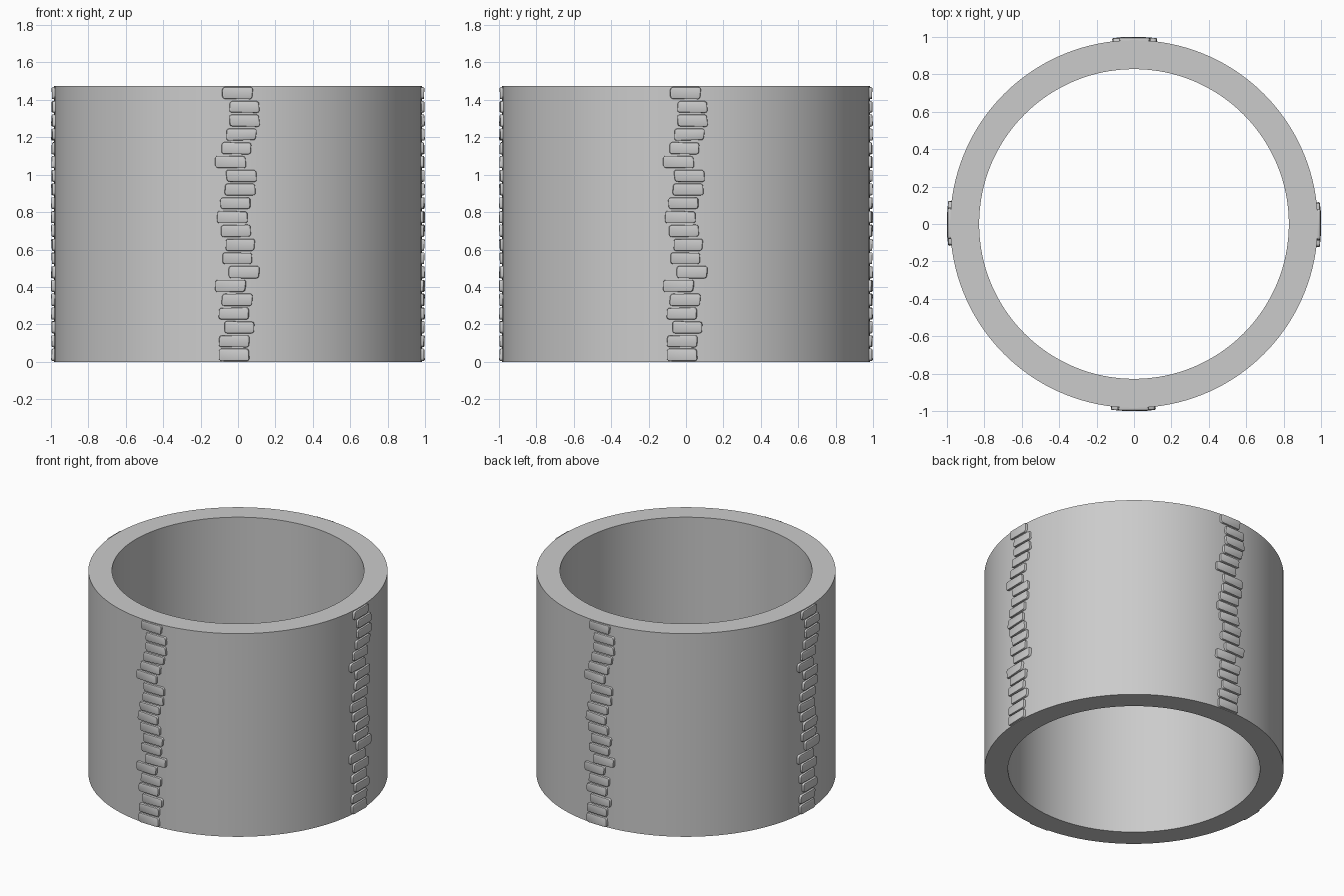
import bpy, bmesh, math, random
from mathutils import Matrix, Vector

if "Cube" in bpy.data.objects:
    bpy.data.objects.remove(bpy.data.objects["Cube"])

random.seed(4)
R_OUT, R_IN, H = 0.983, 0.828, 1.473
SEGS = 128


def make_object(name, bm):
    bmesh.ops.recalc_face_normals(bm, faces=bm.faces)
    mesh = bpy.data.meshes.new(name)
    bm.to_mesh(mesh)
    bm.free()
    obj = bpy.data.objects.new(name, mesh)
    bpy.context.collection.objects.link(obj)
    return obj


def smooth(obj, angle):
    bpy.ops.object.select_all(action='DESELECT')
    obj.select_set(True)
    bpy.context.view_layer.objects.active = obj
    bpy.ops.object.shade_smooth_by_angle(angle=math.radians(angle))


# Hollow tower wall: a rectangular section swept round the z axis
bm = bmesh.new()
rings = []
for r, z in ((R_OUT, 0), (R_OUT, H), (R_IN, H), (R_IN, 0)):
    rings.append([bm.verts.new((r * math.cos(2 * math.pi * i / SEGS),
                                r * math.sin(2 * math.pi * i / SEGS), z))
                  for i in range(SEGS)])
for k in range(4):
    a, b = rings[k], rings[(k + 1) % 4]
    for i in range(SEGS):
        j = (i + 1) % SEGS
        bm.faces.new((a[i], a[j], b[j], b[i]))
smooth(make_object("tower_wall", bm), 30)

# Sideways position of each stone, bottom row to top row
OFFSETS = (-.02, -.022, .008, -.022, -.005, -.04, .032, -.005, .01, -.014,
           -.03, -.012, .01, .018, -.04, -.01, .018, .034, .034, -.002)
PITCH = H / len(OFFSETS)


def add_stone(bm, x, z):
    """Worn block with rounded corners, lying tangent to the wall."""
    part = bmesh.new()
    w, d, h = 0.16, 0.05, 0.068
    bmesh.ops.create_cube(part, size=1)
    for v in part.verts:
        v.co = Vector((v.co.x * w, v.co.y * d, v.co.z * h))
        v.co.x += random.uniform(-.005, .005)
        v.co.z -= math.copysign(random.uniform(0, .005), v.co.z)
        if v.co.y < 0:
            v.co.y += random.uniform(0, .005)
    # round the outline corners, then soften the outer rim
    corners = [e for e in part.edges
               if abs(e.verts[0].co.y - e.verts[1].co.y) > d / 2]
    bmesh.ops.bevel(part, geom=corners, offset=.014, segments=3,
                    profile=.5, affect='EDGES')
    rim = [e for e in part.edges if all(v.co.y < 0 for v in e.verts)]
    bmesh.ops.bevel(part, geom=rim, offset=.006, segments=2,
                    profile=.5, affect='EDGES')
    place = (Matrix.Rotation(x / R_OUT, 4, 'Z')
             @ Matrix.Translation((0, -0.999 + d / 2, z)))
    bmesh.ops.transform(part, matrix=place, verts=part.verts)
    tmp = bpy.data.meshes.new("stone")
    part.to_mesh(tmp)
    part.free()
    bm.from_mesh(tmp)
    bpy.data.meshes.remove(tmp)


# One column of stones on the front
bm = bmesh.new()
for row, x in enumerate(OFFSETS):
    add_stone(bm, x, (row + .5) * PITCH)
front = make_object("stones_front", bm)
smooth(front, 35)

# The same column turned to the other three sides
for k, side in enumerate(("right", "back", "left"), 1):
    copy = front.copy()
    copy.data = front.data.copy()
    copy.name = "stones_" + side
    copy.rotation_euler.z = k * math.pi / 2
    bpy.context.collection.objects.link(copy)
